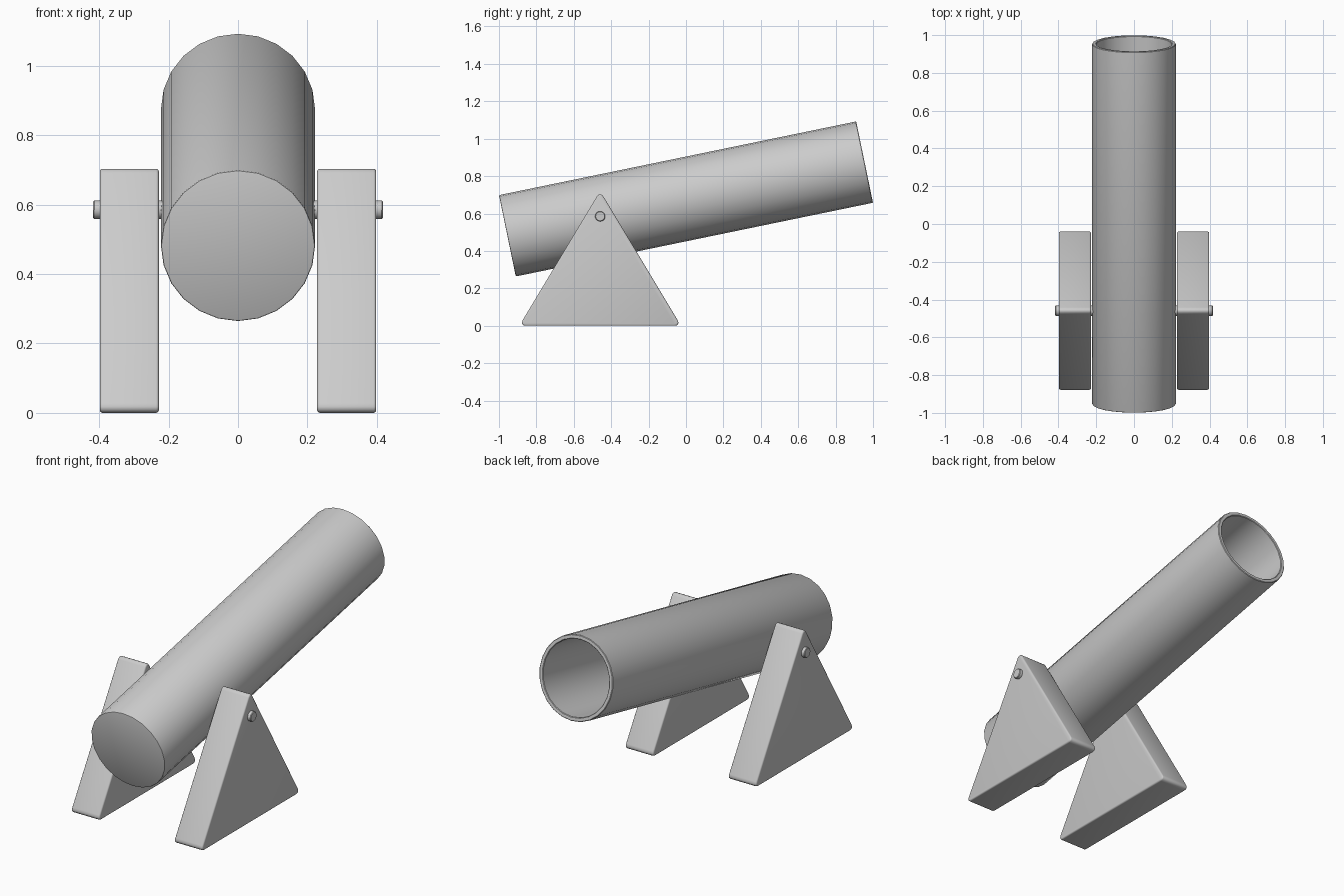
import bpy, bmesh, math
from mathutils import Matrix, Vector

if "Cube" in bpy.data.objects:
    bpy.data.objects.remove(bpy.data.objects["Cube"])

PIVOT_Y, PIVOT_Z = -0.459, 0.585


def finish(name, bm):
    bmesh.ops.recalc_face_normals(bm, faces=bm.faces)
    me = bpy.data.meshes.new(name)
    bm.to_mesh(me)
    bm.free()
    ob = bpy.data.objects.new(name, me)
    bpy.context.collection.objects.link(ob)
    bpy.ops.object.select_all(action='DESELECT')
    ob.select_set(True)
    bpy.context.view_layer.objects.active = ob
    return ob


def lathe(name, profile, sides, matrix):
    """Revolve (radius, height) points about z, then place."""
    bm = bmesh.new()
    vs = [bm.verts.new((r, 0, h)) for r, h in profile]
    edges = [bm.edges.new(p) for p in zip(vs, vs[1:])]
    bmesh.ops.spin(bm, geom=vs + edges, cent=(0, 0, 0), axis=(0, 0, 1),
                   angle=math.tau, steps=sides, use_merge=True)
    bmesh.ops.remove_doubles(bm, verts=bm.verts, dist=1e-5)
    bm.transform(matrix)
    ob = finish(name, bm)
    bpy.ops.object.shade_smooth_by_angle(angle=math.radians(40))
    return ob


# Barrel: closed at the rear, hollow at the muzzle
R, RI, H = 0.222, 0.2, 0.975
tilt = math.atan2(0.394, 1.91)
place = (Matrix.Translation((0, 0, 0.678))
         @ Matrix.Rotation(tilt - math.pi / 2, 4, 'X'))
lathe("barrel", [(0, -H), (R - 0.005, -H), (R - 0.0015, -H + 0.0015), (R, -H + 0.005),
                 (R, H - 0.003), (R - 0.003, H), (RI + 0.003, H), (RI, H - 0.003),
                 (RI, -H + 0.025), (0, -H + 0.025)], 24, place)

# Triangular supports and pivot pins
for side, label in ((-1, "left"), (1, "right")):
    bm = bmesh.new()
    tri = [(PIVOT_Y - 0.432, 0), (PIVOT_Y + 0.432, 0), (PIVOT_Y, 0.72)]
    face = bm.faces.new([bm.verts.new((side * 0.228, y, z)) for y, z in tri])
    ext = bmesh.ops.extrude_face_region(bm, geom=[face])
    bmesh.ops.translate(bm, vec=(side * 0.17, 0, 0),
                        verts=[v for v in ext['geom'] if isinstance(v, bmesh.types.BMVert)])
    bmesh.ops.recalc_face_normals(bm, faces=bm.faces)
    long_edges = [e for e in bm.edges
                  if abs(e.verts[0].co.x - e.verts[1].co.x) > 0.1]
    bmesh.ops.bevel(bm, geom=long_edges, offset=0.034, segments=4, profile=0.5,
                    affect='EDGES')
    rims = [e for e in bm.edges
            if abs(e.verts[0].co.x - e.verts[1].co.x) < 1e-4]
    bmesh.ops.bevel(bm, geom=rims, offset=0.008, segments=3, profile=0.5,
                    affect='EDGES')
    finish(label + "_support", bm)
    bpy.ops.object.shade_smooth_by_angle(angle=math.radians(40))

    turn = (Matrix.Translation((0, PIVOT_Y, PIVOT_Z))
            @ Matrix.Rotation(side * math.pi / 2, 4, 'Y'))
    lathe(label + "_pivot_pin", [(0, 0.205), (0.027, 0.205), (0.027, 0.414),
                                 (0.024, 0.417), (0, 0.417)], 20, turn)
